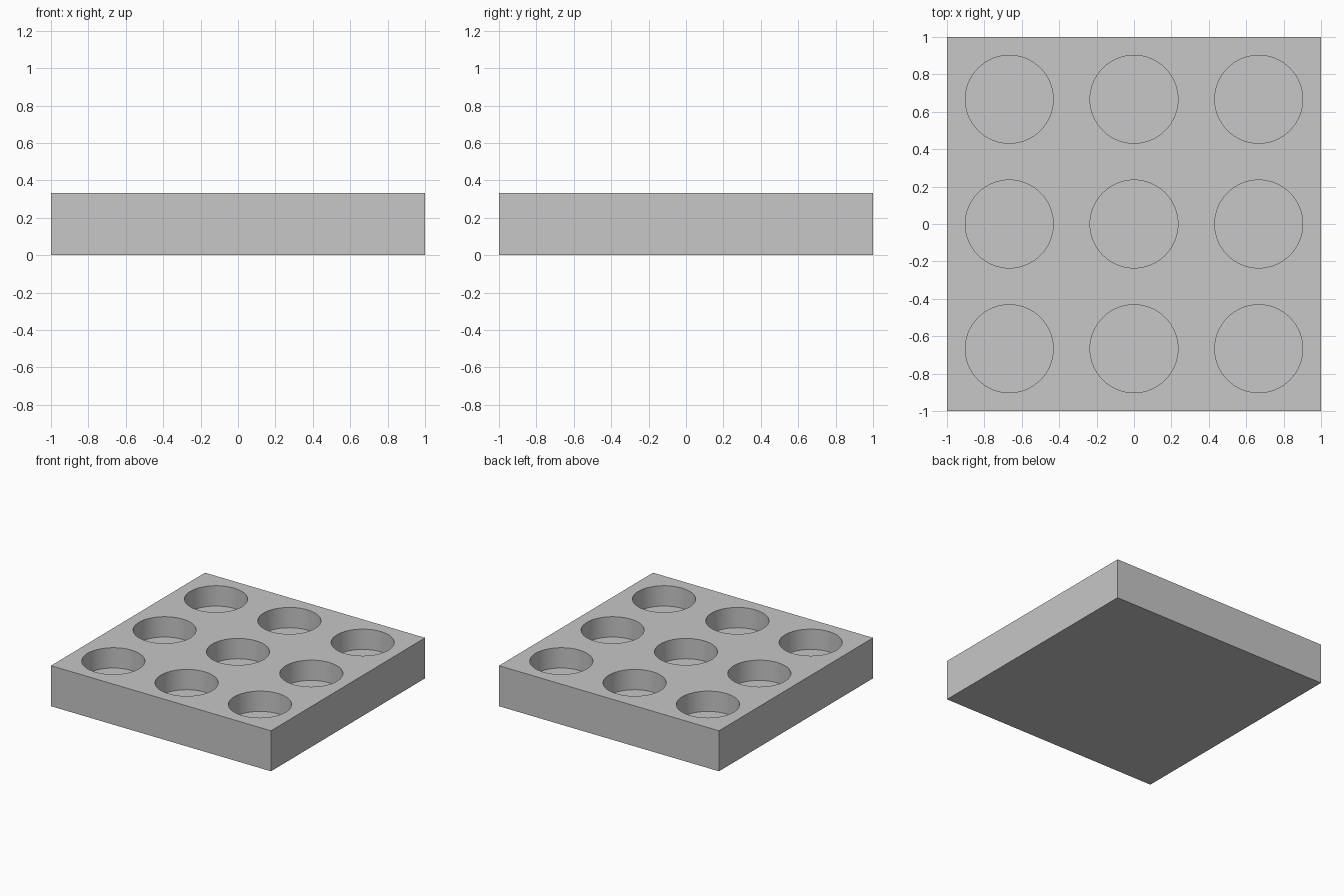
import bpy, math

if "Cube" in bpy.data.objects:
    bpy.data.objects.remove(bpy.data.objects["Cube"])

HEIGHT = 0.333     # block thickness
DEPTH = 0.167      # pocket depth
RADIUS = 0.235     # pocket radius
PITCH = 2 / 3      # spacing of the 3 x 3 pockets

grey = bpy.data.materials.new("light_grey")
grey.diffuse_color = (0.57, 0.57, 0.57, 1)
grey.use_nodes = True
grey.node_tree.nodes["Principled BSDF"].inputs["Base Color"].default_value = grey.diffuse_color

# Square block
bpy.ops.mesh.primitive_cube_add(size=1, location=(0, 0, HEIGHT / 2))
tray = bpy.context.object
tray.name = "tray"
tray.scale = (2, 2, HEIGHT)
bpy.ops.object.transform_apply(location=True, rotation=False, scale=True)
tray.data.materials.append(grey)

# Cylinders that cut the blind round pockets
cutters = []
for i in (-1, 0, 1):
    for j in (-1, 0, 1):
        bpy.ops.mesh.primitive_cylinder_add(
            vertices=64, radius=RADIUS, depth=0.4,
            location=(i * PITCH, j * PITCH, HEIGHT - DEPTH + 0.2))
        cutters.append(bpy.context.object)
bpy.ops.object.select_all(action='DESELECT')
for c in cutters:
    c.select_set(True)
bpy.context.view_layer.objects.active = cutters[0]
bpy.ops.object.join()
cutter = bpy.context.object
cutter.name = "pocket_cutter"
cutter.data.materials.append(grey)
cutter.hide_render = True

# Cut the pockets, then drop the cutter
mod = tray.modifiers.new("pockets", 'BOOLEAN')
mod.operation = 'DIFFERENCE'
mod.solver = 'EXACT'
mod.object = cutter
bpy.ops.object.select_all(action='DESELECT')
tray.select_set(True)
bpy.context.view_layer.objects.active = tray
bpy.ops.object.modifier_apply(modifier=mod.name)
bpy.data.objects.remove(cutter, do_unlink=True)

# Smooth pocket walls with sharp rims
bpy.ops.object.shade_smooth_by_angle(angle=math.radians(30))
